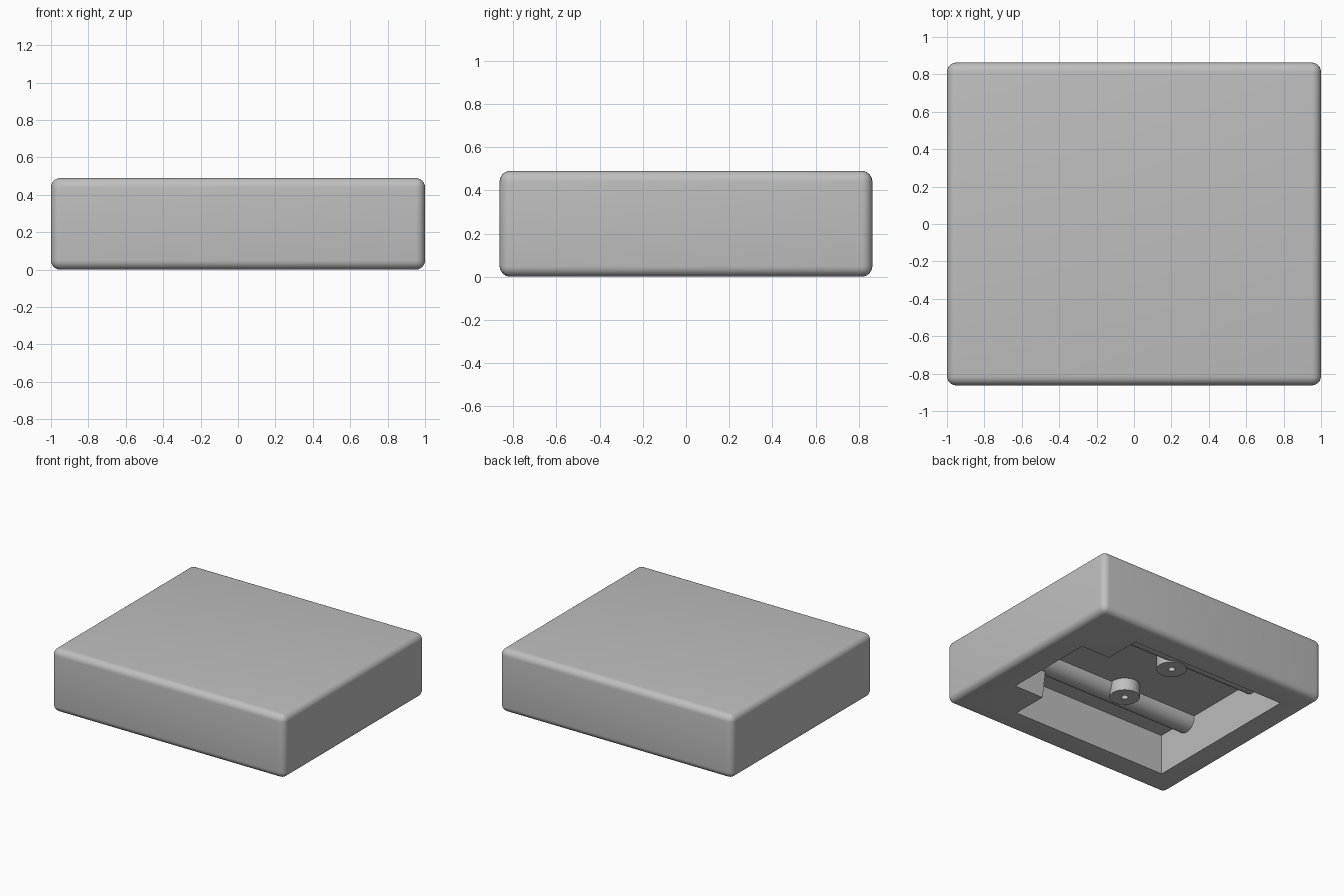
import bpy, bmesh, math
from mathutils import Matrix

cube = bpy.data.objects.get("Cube")
if cube:
    bpy.data.objects.remove(cube, do_unlink=True)

grey = bpy.data.materials.new("light_grey")
grey.use_nodes = True
colour = (0.52, 0.52, 0.52, 1)
grey.diffuse_color = colour
grey.node_tree.nodes["Principled BSDF"].inputs["Base Color"].default_value = colour

HEIGHT, CEILING = 0.49, 0.295


def make(name, bm):
    bmesh.ops.recalc_face_normals(bm, faces=bm.faces)
    mesh = bpy.data.meshes.new(name)
    bm.to_mesh(mesh)
    bm.free()
    mesh.materials.append(grey)
    obj = bpy.data.objects.new(name, mesh)
    bpy.context.collection.objects.link(obj)
    return obj


def smooth(obj):
    bpy.ops.object.select_all(action="DESELECT")
    obj.select_set(True)
    bpy.context.view_layer.objects.active = obj
    bpy.ops.object.shade_smooth_by_angle(angle=math.radians(35))


def cylinder(name, radius, depth, matrix):
    bm = bmesh.new()
    bmesh.ops.create_cone(bm, cap_ends=True, segments=48, radius1=radius,
                          radius2=radius, depth=depth, matrix=matrix)
    return make(name, bm)


def subtract(obj, cutter):
    mod = obj.modifiers.new("cut", "BOOLEAN")
    mod.operation, mod.solver, mod.object = "DIFFERENCE", "EXACT", cutter
    bpy.ops.object.select_all(action="DESELECT")
    obj.select_set(True)
    bpy.context.view_layer.objects.active = obj
    bpy.ops.object.modifier_apply(modifier=mod.name)
    bpy.data.objects.remove(cutter, do_unlink=True)


# Rounded outer block
bm = bmesh.new()
bmesh.ops.create_cube(bm, size=1, matrix=Matrix.Translation((0, 0, HEIGHT / 2))
                      @ Matrix.Diagonal((2, 1.726, HEIGHT, 1)))
bmesh.ops.bevel(bm, geom=bm.edges[:], offset=0.05, segments=6, profile=0.5,
                affect="EDGES")
body = make("body", bm)


# Underside cavity: drafted T-shaped recess
def outline(z):
    d = 0.02 * z / CEILING
    half = [(0.785 - d, 0.365 - d), (0.535 - d, 0.365 - d),
            (0.535 - d, 0.65 - d), (-0.8 + d, 0.65 - d)]
    return half + [(x, -y) for x, y in reversed(half)]


bm = bmesh.new()
rings = [[bm.verts.new((x, y, z)) for x, y in outline(z)] for z in (-0.1, CEILING)]
for ring in rings:
    bm.faces.new(ring)
count = len(rings[0])
for i in range(count):
    j = (i + 1) % count
    bm.faces.new((rings[0][i], rings[0][j], rings[1][j], rings[1][i]))
subtract(body, make("cavity_cutter", bm))
smooth(body)

# Half-round rails and drilled bosses on the cavity ceiling
along_x = Matrix.Rotation(math.pi / 2, 4, "Y")
for side, label in ((-1, "front"), (1, "back")):
    rail = cylinder(label + "_rail", 0.09, 1.6,
                    Matrix.Translation((0, side * 0.36, CEILING)) @ along_x)
    spot = Matrix.Translation((-0.13, side * 0.257, 0.255))
    boss = cylinder(label + "_boss", 0.107, 0.11, spot)
    subtract(boss, cylinder("hole_cutter", 0.025, 0.18, spot))
    smooth(rail)
    smooth(boss)
